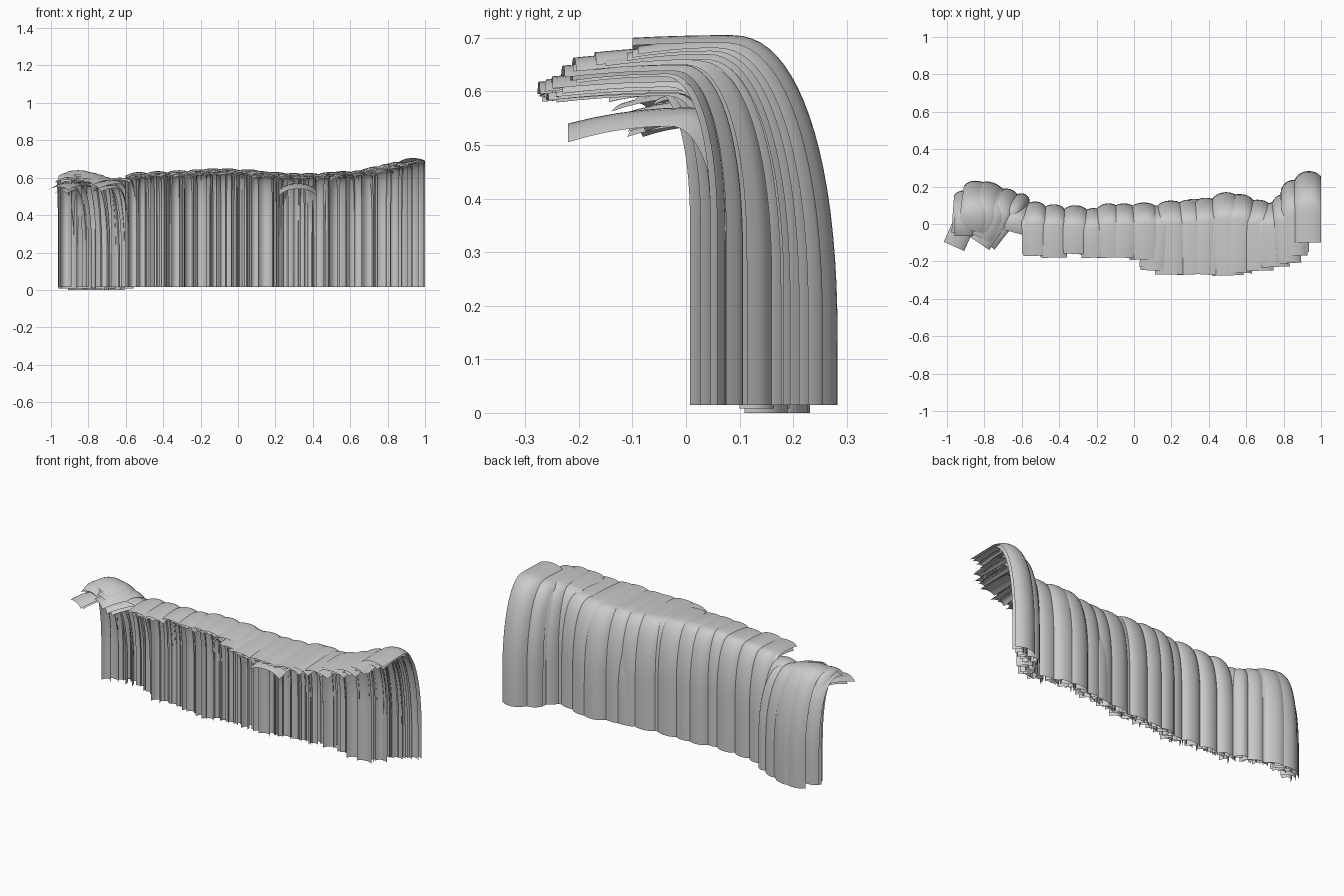
import bpy, bmesh, math, random

if "Cube" in bpy.data.objects:
    bpy.data.objects.remove(bpy.data.objects["Cube"])

random.seed(4)


def profile(lip, back, top, steps=20, drop=0.04, bottom=0.015):
    """Side outline: nearly flat lip, rounded bend, long vertical fall."""
    r = min(0.21, max(0.08, 0.47 * (back + 0.14)))
    b = min(top - 0.06, 2.6 * r + 0.06)
    bend = back - r
    pts = []
    for i in range(5):
        k = i / 5
        pts.append((lip + (bend - lip) * k, top - drop * (1 - k) ** 2))
    for i in range(steps + 1):
        a = math.pi / 2 * (1 - i / steps)
        pts.append((bend + r * math.cos(a) ** 0.88,
                    top - b + b * max(0, math.sin(a)) ** 0.88))
    pts.append((back, bottom))
    return pts


def strip(name, x, back, top, lip, half, arch=0.05, heading=0, u0=-1, u1=1,
          drop=0.012, bottom=0.015, cols=10, tilt=0.0):
    """One arched sheet of water, turned by heading about its back line."""
    bm = bmesh.new()
    h = math.radians(heading)
    columns = []
    for c in range(cols + 1):
        u = u0 + (u1 - u0) * c / cols
        sag = arch * (0.55 * u * u + 0.45 * u ** 4)
        col = []
        for y, z in profile(lip + tilt * u, back - sag, top - 0.5 * sag,
                            drop=drop, bottom=bottom):
            s, t = u * half, y - back
            col.append(bm.verts.new((x + s * math.cos(h) + t * math.sin(h),
                                     back - s * math.sin(h) + t * math.cos(h), z)))
        columns.append(col)
    for a, b in zip(columns, columns[1:]):
        for i in range(len(a) - 1):
            bm.faces.new((a[i], b[i], b[i + 1], a[i + 1]))
    bmesh.ops.recalc_face_normals(bm, faces=bm.faces)
    me = bpy.data.meshes.new(name)
    bm.to_mesh(me)
    bm.free()
    for p in me.polygons:
        p.use_smooth = True
    ob = bpy.data.objects.new(name, me)
    bpy.context.collection.objects.link(ob)
    return ob


# Outer sheets: x, back y, top z, lip y
outer = [
    (-0.53, 0.12, 0.630, -0.17), (-0.43, 0.105, 0.635, -0.18),
    (-0.31, 0.10, 0.640, -0.16), (-0.22, 0.085, 0.645, -0.18),
    (-0.14, 0.11, 0.650, -0.18), (-0.05, 0.11, 0.650, -0.18),
    (0.05, 0.115, 0.645, -0.19), (0.13, 0.10, 0.635, -0.25),
    (0.20, 0.125, 0.630, -0.27), (0.29, 0.13, 0.625, -0.27),
    (0.39, 0.14, 0.625, -0.27), (0.49, 0.17, 0.630, -0.275),
    (0.57, 0.16, 0.635, -0.26), (0.66, 0.13, 0.640, -0.25),
    (0.74, 0.115, 0.660, -0.23), (0.80, 0.16, 0.675, -0.21),
    (0.85, 0.235, 0.685, -0.17),
]
for i, (x, back, top, lip) in enumerate(outer):
    half = min(random.uniform(0.065, 0.085), x + 0.595 if x < -0.5 else 1)
    strip(f"outer_sheet_{i}", x, back, top, lip, half,
          arch=random.uniform(0.035, 0.055), heading=random.uniform(-4, 4))

# Tall end sheet, cut off straight on its right side
strip("end_sheet", 0.935, 0.283, 0.705, -0.10, 0.09, arch=0.07, u1=0.72, drop=0.005)

# Narrow inner sheets that thicken the fall
for layer in range(2):
    for i, (x, back, top, lip) in enumerate(outer):
        for side in (-1, 1):
            inset = random.uniform(0.01, 0.03) + 0.015 * layer
            strip(f"inner_sheet_{layer}_{i}_{side}",
                  x + side * random.uniform(0.015, 0.04), back - inset,
                  top - inset * 0.45, lip + random.uniform(0, 0.03),
                  random.uniform(0.02, 0.045), arch=random.uniform(0.01, 0.04),
                  cols=5, heading=random.uniform(-4, 4))

# Inner sheets under the tall end
for i in range(5):
    strip(f"end_inner_sheet_{i}", 0.84 + 0.03 * i, 0.19 + 0.017 * i, 0.672 + 0.006 * i,
          -0.13 + 0.01 * i, 0.035, arch=0.03, cols=5)

# Low sheet jutting out under the lip
strip("low_sheet", 0.32, 0.135, 0.57, -0.22, 0.10, arch=0.07, drop=0.03)

# Fanned sheets at the left end: x, back y, top z, lip y, half width, heading
fan = [
    (-0.91, 0.165, 0.625, -0.065, 0.05, 0),
    (-0.83, 0.23, 0.640, -0.04, 0.075, 8),
    (-0.82, 0.20, 0.575, -0.15, 0.06, 24),
    (-0.75, 0.22, 0.630, -0.06, 0.075, 20),
    (-0.70, 0.19, 0.620, -0.10, 0.07, 26),
    (-0.64, 0.175, 0.605, -0.16, 0.065, 34),
    (-0.575, 0.155, 0.585, -0.18, 0.045, 38),
]
for i, (x, back, top, lip, half, heading) in enumerate(fan):
    strip(f"fan_sheet_{i}", x, back, top, lip, half, arch=0.035, drop=0.025,
          heading=heading, bottom=0.0 if i % 2 else 0.008)
    strip(f"fan_inner_sheet_{i}", x - 0.01, back - 0.03, top - 0.025, lip + 0.03,
          half * 0.6, arch=0.03, drop=0.02, heading=heading, cols=5)

# Sheets that close the fan against the left edge and the main fall
strip("fan_edge_sheet", -0.895, 0.18, 0.60, -0.05, 0.065, arch=0.03, heading=4)
strip("fan_join_sheet", -0.60, 0.13, 0.60, -0.05, 0.07, arch=0.03, heading=15)
